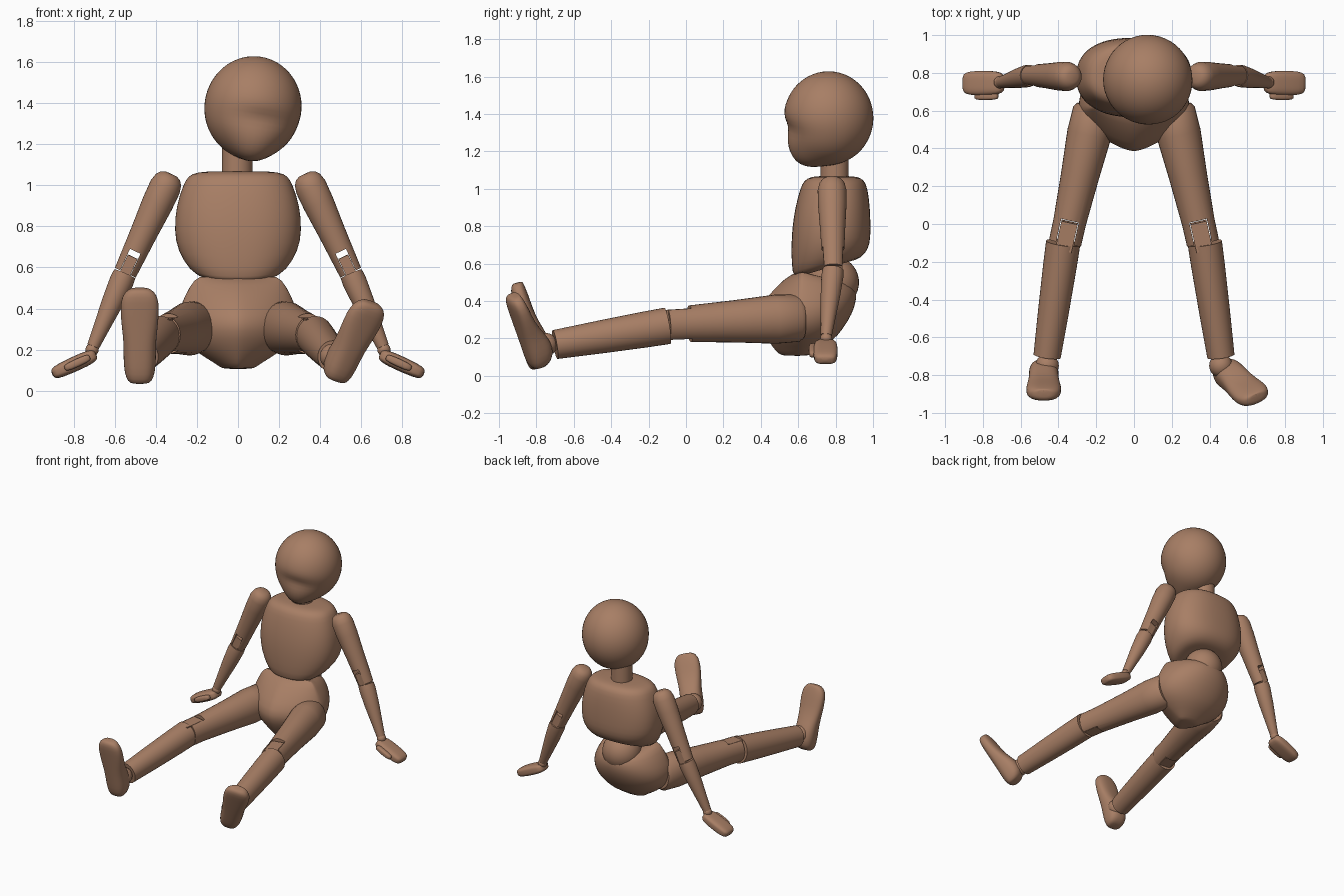
import bpy, bmesh, math
from mathutils import Vector as V, Matrix

if "Cube" in bpy.data.objects:
    bpy.data.objects.remove(bpy.data.objects["Cube"])

wood = bpy.data.materials.new("wood")
wood.diffuse_color = (0.39, 0.21, 0.13, 1)
wood.use_nodes = True
wood.node_tree.nodes["Principled BSDF"].inputs["Base Color"].default_value = wood.diffuse_color
X, Y, Z = V((1, 0, 0)), V((0, 1, 0)), V((0, 0, 1))


def finish(name, bm, angle=40, subsurf=0):
    bmesh.ops.recalc_face_normals(bm, faces=bm.faces)
    me = bpy.data.meshes.new(name)
    bm.to_mesh(me)
    bm.free()
    ob = bpy.data.objects.new(name, me)
    bpy.context.collection.objects.link(ob)
    me.materials.append(wood)
    me.shade_smooth()
    me.set_sharp_from_angle(angle=math.radians(angle))
    if subsurf:
        ob.modifiers.new("smooth", 'SUBSURF').levels = subsurf
        ob.modifiers["smooth"].render_levels = subsurf
    return ob


def spow(v, p):
    return math.copysign(abs(v) ** p, v)


def ring(c, a, b, ra, rb, rb_neg=None, e=2, e_neg=None, n=32):
    """Superellipse around c; the -b half may have its own radius and exponent."""
    pts = []
    for i in range(n):
        co, si = math.cos(2 * math.pi * i / n), math.sin(2 * math.pi * i / n)
        neg = si < -1e-6
        p = 2 / (e_neg if neg and e_neg else e)
        r = rb_neg if neg and rb_neg else rb
        pts.append(c + a * ra * spow(co, p) + b * r * spow(si, p))
    return pts


def loft(name, rings, angle=40, subsurf=0):
    bm = bmesh.new()
    vs = [[bm.verts.new(p) for p in r] for r in rings]
    n = len(vs[0])
    for lo, hi in zip(vs, vs[1:]):
        for i in range(n):
            bm.faces.new((lo[i], lo[(i + 1) % n], hi[(i + 1) % n], hi[i]))
    bm.faces.new(vs[0])
    bm.faces.new(vs[-1])
    return finish(name, bm, angle, subsurf)


def frame(d, through):
    """Along, across and through axes of a limb."""
    d = d.normalized()
    t = (through - d * through.dot(d)).normalized()
    return d, d.cross(t), t


def limb(name, p0, p1, profile, through, aspect=1.0):
    d, a, t = frame(p1 - p0, through)
    return loft(name, [ring(p0.lerp(p1, k), a, t, r * aspect, r) for k, r in profile])


def block(name, centre, axes, size):
    bm = bmesh.new()
    bmesh.ops.create_cube(bm, size=1)
    m = Matrix([ax * s for ax, s in zip(axes, size)]).transposed().to_4x4()
    m.translation = centre
    bmesh.ops.transform(bm, matrix=m, verts=bm.verts)
    return finish(name, bm)


def hinge(name, upper, end, d, through, width, depth, length, gap):
    """Slot in the end of the upper limb and the tongue that sits in it."""
    axes = frame(d, through)
    cutter = block("cutter", end, axes, (length * 2, width, 0.5))
    mod = upper.modifiers.new("slot", 'BOOLEAN')
    mod.operation, mod.solver, mod.object = 'DIFFERENCE', 'EXACT', cutter
    dg = bpy.context.evaluated_depsgraph_get()
    upper.data = bpy.data.meshes.new_from_object(upper.evaluated_get(dg))
    upper.modifiers.clear()
    upper.data.set_sharp_from_angle(angle=math.radians(40))
    bpy.data.objects.remove(cutter)
    block(name, end - axes[0] * (length - gap - 0.04) / 2, axes,
          (length - gap + 0.04, width * 0.93, depth))


def ball(name, c, r, scale=(1, 1, 1)):
    bm = bmesh.new()
    bmesh.ops.create_uvsphere(bm, u_segments=32, v_segments=20, radius=r)
    for v in bm.verts:
        v.co = V(c) + V([x * s for x, s in zip(v.co, scale)])
    return finish(name, bm, 180)


def body(name, specs, yc, e, e_front):
    """Rings by height: z, half width, front y, back y, slope of the ring."""
    rings = []
    for z, rx, yf, yb, k in specs:
        r = ring(V((0, yc, z)), X, Y, rx, yb - yc, yc - yf, e, e_front)
        rings.append([p + Z * k * (p.y - 0.775) for p in r])
    return loft(name, rings, 60, 1)


# torso, pelvis, waist ball and neck
body("torso", [(.59, .10, .68, .84, .28), (.575, .19, .59, .91, .3), (.60, .24, .567, .96, .28),
               (.68, .295, .562, .985, .12), (.78, .312, .565, .988, 0), (.90, .302, .583, .985, 0),
               (1.0, .268, .61, .972, 0), (1.045, .245, .63, .955, 0), (1.065, .20, .67, .92, 0),
               (1.068, .10, .72, .86, 0)], .775, 2.4, 2.3)
body("pelvis", [(.51, .12, .68, .82, -.25), (.525, .195, .61, .875, -.25), (.49, .235, .53, .91, -.15),
                (.41, .285, .42, .915, 0), (.33, .30, .372, .89, 0), (.25, .275, .40, .84, 0),
                (.185, .20, .44, .785, 0), (.13, .105, .48, .69, 0), (.108, .08, .51, .66, 0),
                (.107, .04, .55, .62, 0)], .62, 2.1, 1.5)
ball("waist_ball", (0, .785, .50), .14)
limb("neck", V((-.004, .795, 1.03)), V((-.004, .795, 1.25)), [(0, .075), (1, .075)], Y)

# head: sphere with a hollow across the eyes and a fuller jaw
bm = bmesh.new()
bmesh.ops.create_uvsphere(bm, u_segments=48, v_segments=32, radius=1)
jaw, hollow = V((0, -.60, -.80)), V((0, -.97, -.20)).normalized()
for v in bm.verts:
    n = v.co.normalized()
    up = math.exp(-(n.angle(jaw) / .42) ** 2)
    dz, dx = n.z - hollow.z, n.x
    inn = math.exp(-(dz / .22) ** 2 - (dx / .6) ** 2) if n.y < 0 else 0
    f = 1 + .17 * up - .10 * inn
    v.co = V((n.x * .236, n.y * .24, n.z * .25)) * f
turn = Matrix.Rotation(math.radians(9), 4, 'Y') @ Matrix.Rotation(math.radians(14), 4, 'Z')
bmesh.ops.transform(bm, matrix=Matrix.Translation((.073, .762, 1.378)) @ turn, verts=bm.verts)
finish("head", bm, 180)

for s, side in ((-1, "right"), (1, "left")):
    # arm
    sh, el = V((s * .325, .78, 1.055)), V((s * .548, .787, .575))
    wr = V((s * .705, .75, .215))
    upper = limb(side + "_upper_arm", sh, el,
                 [(0, .03), (.02, .052), (.06, .068), (.13, .077), (.3, .076), (.6, .066), (1, .056)], Y)
    hinge(side + "_elbow", upper, el, el - sh, Y, .056, .09, .115, .03)
    limb(side + "_forearm", el + (wr - el) * .02, wr,
         [(0, .056), (.1, .059), (.4, .052), (.8, .037), (1, .03)], Y)
    ball(side + "_wrist", wr + V((s * .005, 0, -.015)), .032)

    # hand and thumb
    h0, h1 = V((s * .69, .747, .178)), V((s * .905, .745, .08))
    d, a, t = frame(h1 - h0, Y)
    hand = [(0, .03, .015), (.04, .055, .03), (.25, .064, .037), (.65, .066, .036),
            (.92, .06, .032), (1, .04, .018)]
    loft(side + "_hand", [ring(h0.lerp(h1, k), t, a, w, h, e=3.2) for k, w, h in hand], 60, 1)
    thumb = [(.14, .012, .01), (.18, .022, .02), (.65, .024, .021), (.72, .012, .01)]
    loft(side + "_thumb", [ring(h0.lerp(h1, k) - Y * .068, t, a, w, h, e=3, n=16)
                           for k, w, h in thumb], 60, 1)

    # leg
    hip, kn = V((s * .205, .62, .31)), V((s * .365, -.10, .272))
    an = V((s * .46, -.70, .167))
    upper = limb(side + "_thigh", hip, kn,
                 [(0, .11), (.03, .127), (.2, .131), (.5, .113), (.85, .097), (1, .096)], Z, .9)
    hinge(side + "_knee", upper, kn, kn - hip, Z, .095, .16, .125, .012)
    limb(side + "_shin", kn + V((s * .01, 0, -.005)), an,
         [(0, .098), (.2, .096), (.6, .088), (1, .078)], Z, .93)
    ball(side + "_ankle", an + V((0, -.05, 0)), .062)

# feet: heel point of the sole, toe direction, sole normal, length
heel_to_toe = [(0, .04, .05), (.02, .058, .10), (.10, .075, .15), (.27, .080, .155), (.42, .078, .13),
               (.6, .088, .10), (.8, .096, .09), (.93, .085, .08), (.99, .055, .06), (1, .03, .04)]
for name, p0, u, n, length in (
        ("right_foot", V((-.478, -.845, .025)), V((0, -.21, .978)), V((0, -1, 0)), .475),
        ("left_foot", V((.485, -.835, .03)), V((.40, -.28, .86)), V((.4, -.9, 0)), .44)):
    u, w, n = frame(u, n)
    rings = []
    for k, hw, h in heel_to_toe:
        inset = .03 if k in (0, 1) else .012 if k in (.02, .99) else 0
        c = p0 + u * k * length - n * (h / 2 + inset)
        rings.append(ring(c, w, n, hw, h / 2, e=2.5))
    loft(name, rings, 60, 1)
